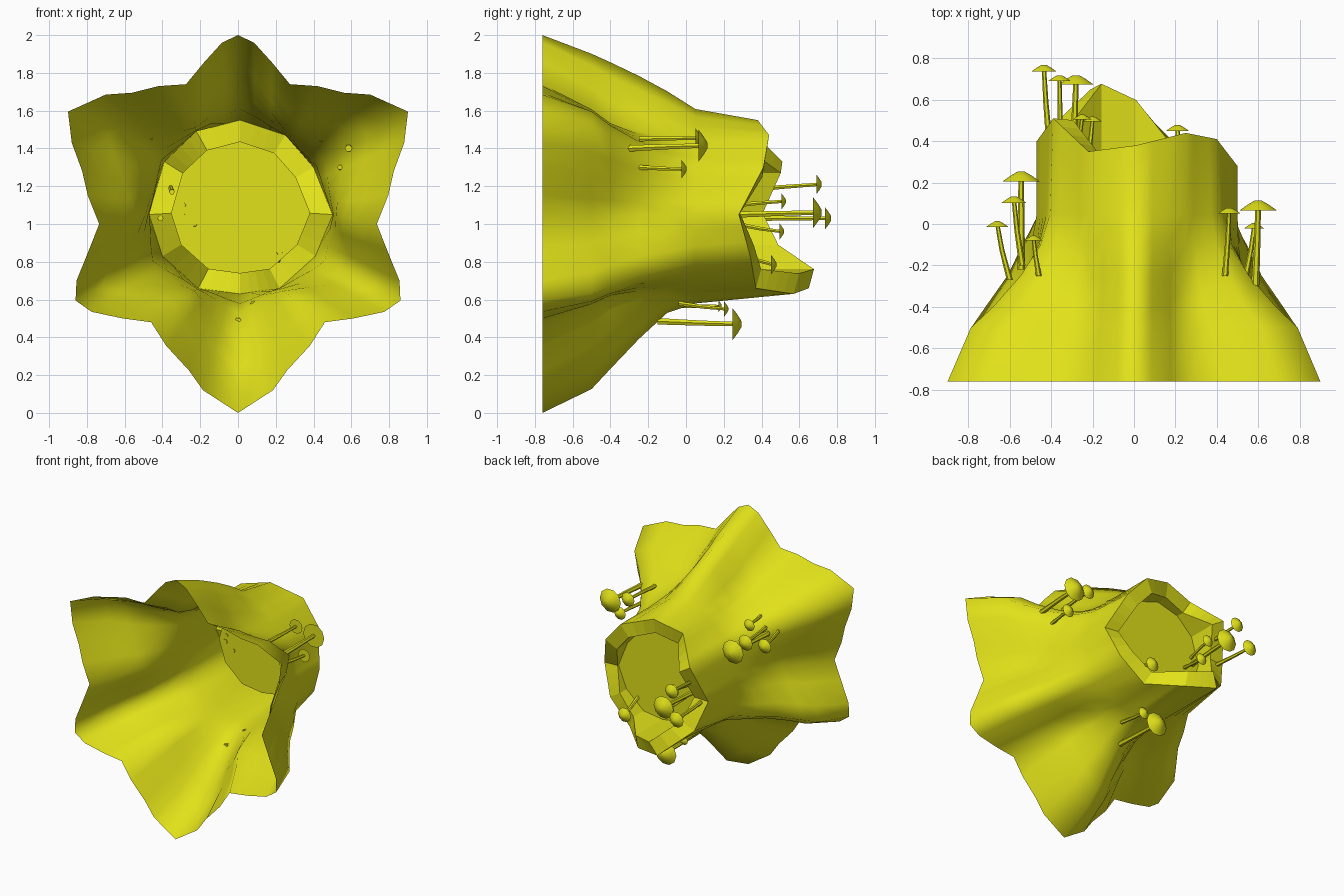
import bpy, bmesh, math
from mathutils import Vector

if "Cube" in bpy.data.objects:
    bpy.data.objects.remove(bpy.data.objects["Cube"])

mat = bpy.data.materials.new("mustard yellow")
mat.diffuse_color = (0.75, 0.75, 0.01, 1)
mat.use_nodes = True
mat.node_tree.nodes["Principled BSDF"].inputs["Base Color"].default_value = mat.diffuse_color


def finish(bm, name, angle=40, recalc=False):
    if recalc:
        bmesh.ops.recalc_face_normals(bm, faces=bm.faces)
    me = bpy.data.meshes.new(name)
    bm.to_mesh(me)
    bm.free()
    ob = bpy.data.objects.new(name, me)
    bpy.context.collection.objects.link(ob)
    me.materials.append(mat)
    bpy.ops.object.select_all(action='DESELECT')
    ob.select_set(True)
    bpy.context.view_layer.objects.active = ob
    bpy.ops.object.shade_smooth_by_angle(angle=math.radians(angle))
    return ob


# ---- stump lying with its axis along y: root flare at -y, broken rim at +y
# half outline of the six root lobes (x, z), top to bottom, mirrored in x
HALF = [(0, 2.0), (.085, 1.96), (.18, 1.855), (.275, 1.74), (.42, 1.73), (.56, 1.695),
        (.70, 1.685), (.90, 1.595), (.88, 1.43), (.825, 1.28), (.795, 1.15), (.735, 1.0),
        (.79, .86), (.855, .70), (.86, .595), (.775, .535), (.61, .50), (.46, .48),
        (.38, .355), (.26, .225), (.185, .12), (0, 0)]
KEYS = [0, 3, 7, 11, 14, 17, 21]      # tips and valleys alternate
# broken rim, twelve corners (x, z, y)
RIM = [(.01, 1.55, .38), (.25, 1.47, .44), (.40, 1.30, .41), (.50, 1.05, .28),
       (.41, .83, .34), (.22, .66, .37), (.01, .63, .57), (-.21, .66, .65),
       (-.40, .83, .47), (-.47, 1.05, .40), (-.39, 1.33, .51), (-.22, 1.49, .35)]
# ring position y, spread of valleys, spread of lobes (top, upper, lower, bottom)
RINGS = [(-.76, 1, (1, 1, 1, 1)), (-.5, .50, (.78, .78, .84, .80)),
         (-.4, .24, (.68, .57, .69, .63)), (-.25, .08, (.52, .31, .46, .38)),
         (-.1, .02, (.34, .12, .30, .16)), (.05, 0, (.13, .03, .11, .08))]
FLOOR_Y = .275


def key_pos(i):
    for k in range(6):
        a, b = KEYS[k], KEYS[k + 1]
        if i <= b:
            return k + (i - a) / (b - a)


outline = [(x, z, key_pos(i)) for i, (x, z) in enumerate(HALF)]
outline += [(-x, z, 12 - p) for x, z, p in reversed(outline[1:-1])]


def rim_at(p):
    k = int(p) % 12
    return Vector(RIM[k]).lerp(Vector(RIM[(k + 1) % 12]), p - int(p))


def build_stump():
    bm = bmesh.new()
    rings = []
    for y, wv, lobes in RINGS:
        ring = []
        for x, z, p in outline:
            k = round(p / 2)
            t = 1 - (abs(p - 2 * k)) ** 1.4            # broad rounded lobe
            w = wv + (lobes[min(k, 6 - k)] - wv) * t
            r = rim_at(p)
            ring.append(bm.verts.new((r.x + (x - r.x) * w, y, r.y + (z - r.y) * w)))
        rings.append(ring)
    rim, inner, floor = [], [], []
    for _, _, p in outline:
        r = rim_at(p)
        ix, iz = .01 + (r.x - .01) * .76, 1.08 + (r.y - 1.08) * .76
        rim.append(bm.verts.new((r.x, r.z, r.y)))
        inner.append(bm.verts.new((ix, r.z + .005 - .025 * (r.y - 1.08) / .47, iz)))
        floor.append(bm.verts.new((ix, FLOOR_Y, iz)))
    rings += [rim, inner, floor]
    n = len(outline)
    for a, b in zip(rings, rings[1:]):
        for i in range(n):
            j = (i + 1) % n
            bm.faces.new((a[i], b[i], b[j], a[j]))
    bm.faces.new(floor)
    # hard edges on the broken rim and hollow
    hard = set(rim + inner + floor)
    for e in bm.edges:
        if e.verts[0] in hard and e.verts[1] in hard:
            e.smooth = False
    # outer wall must face away from the axis
    bmesh.ops.recalc_face_normals(bm, faces=bm.faces)
    bm.faces.ensure_lookup_table()
    f = bm.faces[0]
    c = f.calc_center_median() - Vector((0, 0, 1.06))
    c.y = 0
    if f.normal.dot(c) < 0:
        bmesh.ops.reverse_faces(bm, faces=bm.faces)
    return finish(bm, "stump", 120)


def mushroom(name, base, tip, cap_r):
    base, tip = Vector(base), Vector(tip)
    bm = bmesh.new()
    grow = Vector((0, 1, 0))                     # caps face straight along y
    s = .007 + cap_r * .12
    h = cap_r * .55
    half = base.lerp(tip, .5)
    bend = tip - grow * (tip - base).length * .5 - half
    mid = half + bend * .25

    def ring(c, r, n):
        return [bm.verts.new(c + Vector((r * math.cos(math.tau * i / n), 0,
                                         r * math.sin(math.tau * i / n)))) for i in range(n)]

    def loft(rings):
        for a, b in zip(rings, rings[1:]):
            for i in range(len(a)):
                j = (i + 1) % len(a)
                bm.faces.new((a[i], b[i], b[j], a[j]))
        bm.faces.new(rings[0])
        bm.faces.new(rings[-1])

    # stem
    loft([ring(base, s * 1.1, 6), ring(mid, s * .9, 6), ring(tip - grow * h * .6, s * .75, 6)])
    # cap
    under = tip - grow * h
    loft([ring(under, cap_r, 10), ring(under + grow * h * .55, cap_r * .58, 10),
          ring(under + grow * h * .95, cap_r * .2, 10)])
    return finish(bm, name, 45, True)


build_stump()

# ---- mushrooms: base, cap top, cap radius
GROUPS = {
    "right_mushroom": [((.585, -.31, 1.40), (.60, .115, 1.415), .09),
                       ((.44, -.25, 1.45), (.46, .08, 1.455), .055),
                       ((.54, -.25, 1.30), (.58, .005, 1.29), .05)],
    "lower_mushroom": [((.0, -.15, .485), (.0, .295, .47), .09),
                       ((.08, -.04, .58), (.08, .225, .55), .045),
                       ((-.10, -.04, .565), (-.10, .19, .565), .035)],
    "left_mushroom": [((-.545, -.22, 1.36), (-.545, .255, 1.38), .09),
                      ((-.54, -.20, 1.41), (-.58, .135, 1.42), .06),
                      ((-.60, -.27, 1.37), (-.66, .015, 1.37), .055)],
    "upper_left_mushroom": [((-.46, -.25, 1.46), (-.485, -.055, 1.46), .045)],
    "hollow_mushroom": [((-.41, .40, 1.03), (-.435, .77, 1.03), .06),
                        ((-.35, .27, 1.17), (-.36, .72, 1.21), .055),
                        ((-.30, .27, 1.05), (-.28, .72, 1.06), .085),
                        ((-.29, .27, 1.10), (-.25, .53, 1.12), .045),
                        ((-.23, .27, 1.0), (-.20, .52, .96), .045),
                        ((.22, .27, .85), (.21, .48, .785), .055)],
}
for group, items in GROUPS.items():
    for i, (b, t, r) in enumerate(items, 1):
        mushroom(f"{group}_{i}", b, t, r)
